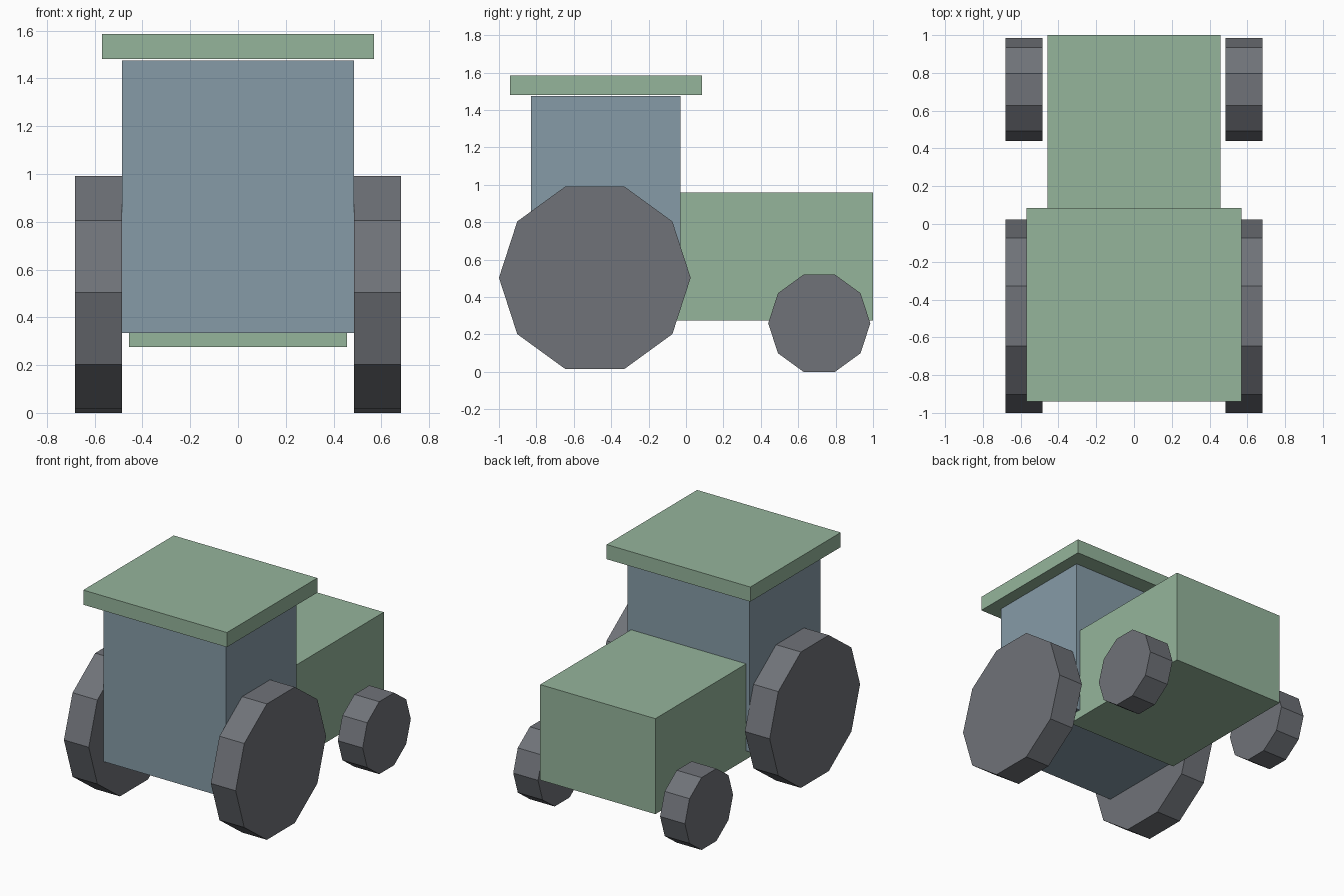
import bpy
from math import pi

if "Cube" in bpy.data.objects:
    bpy.data.objects.remove(bpy.data.objects["Cube"])


def material(name, colour):
    mat = bpy.data.materials.new(name)
    mat.diffuse_color = (*colour, 1)
    mat.use_nodes = True
    mat.node_tree.nodes["Principled BSDF"].inputs["Base Color"].default_value = mat.diffuse_color
    return mat


GREEN = material("green_paint", (0.30, 0.46, 0.33))
GLASS = material("blue_glass", (0.24, 0.33, 0.39))
RUBBER = material("dark_rubber", (0.16, 0.17, 0.19))


def box(name, half_width, y0, y1, z0, z1, mat):
    bpy.ops.mesh.primitive_cube_add(size=1, location=(0, (y0 + y1) / 2, (z0 + z1) / 2))
    obj = bpy.context.object
    obj.name = name
    obj.scale = (2 * half_width, y1 - y0, z1 - z0)
    obj.data.materials.append(mat)
    bpy.ops.object.transform_apply(location=False, rotation=False, scale=True)


def wheel(name, x, y, z, radius):
    bpy.ops.mesh.primitive_cylinder_add(vertices=10, radius=radius, depth=0.197)
    obj = bpy.context.object
    obj.name = name
    # Turn so corners point along y and a flat side rests on the ground
    obj.rotation_euler = (0, pi / 2, 0)
    obj.location = (x, y, z)
    obj.data.materials.append(RUBBER)


# Body
box("cab", 0.485, -0.83, -0.03, 0.335, 1.475, GLASS)
box("roof", 0.57, -0.94, 0.085, 1.48, 1.585, GREEN)
box("hood", 0.457, -0.13, 1.0, 0.275, 0.96, GREEN)

# Big and small wheel on each side
for side, x in (("left", -0.583), ("right", 0.583)):
    wheel("big_wheel_" + side, x, -0.4875, 0.503, 0.5125)
    wheel("small_wheel_" + side, x, 0.7125, 0.26, 0.273)
